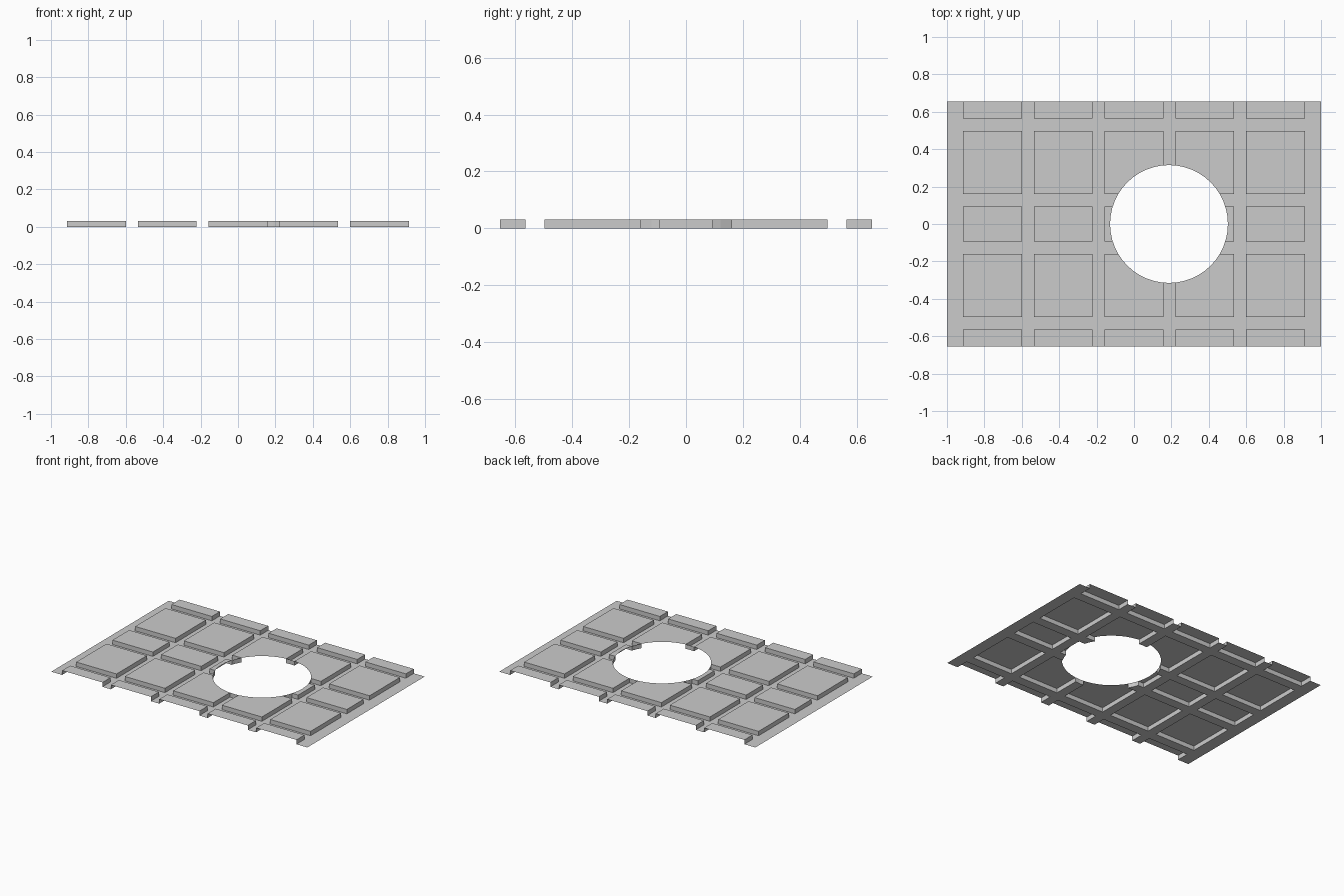
import bpy, bmesh, math
from mathutils import Vector

if "Cube" in bpy.data.objects:
    bpy.data.objects.remove(bpy.data.objects["Cube"])

H = 0.031                      # coffers sit this far above the beams
CX, R, SIDES = 0.187, 0.315, 48  # round opening

# Grid lines: beams lie between neighbouring coffer intervals
xs = [-1, -0.98, -0.915, -0.6, -0.535, -0.222, -0.157,
      0.157, 0.222, 0.535, 0.6, 0.915, 0.98, 1]
ys = [-0.655, -0.565, -0.498, -0.16, -0.093, 0.093, 0.16, 0.498, 0.565, 0.655]
nx, ny = len(xs) - 1, len(ys) - 1


def height(i, j):
    coffer = 2 <= i <= nx - 3 and i % 2 == 0 and j % 2 == 0
    return H if coffer else 0.0


bm = bmesh.new()


def quad(*pts):
    bm.faces.new([bm.verts.new(p) for p in pts])


# Flat cells plus the coffer side walls
for i in range(nx):
    for j in range(ny):
        x0, x1, y0, y1, z = xs[i], xs[i + 1], ys[j], ys[j + 1], height(i, j)
        quad((x0, y0, z), (x1, y0, z), (x1, y1, z), (x0, y1, z))
        if i + 1 < nx and height(i + 1, j) != z:
            w = height(i + 1, j)
            quad((x1, y0, z), (x1, y0, w), (x1, y1, w), (x1, y1, z))
        if j + 1 < ny and height(i, j + 1) != z:
            w = height(i, j + 1)
            quad((x0, y1, z), (x1, y1, z), (x1, y1, w), (x0, y1, w))
bmesh.ops.remove_doubles(bm, verts=bm.verts[:], dist=1e-5)

# Round opening: trim the inside region with one plane per side
centre = Vector((CX, 0, 0))
apothem = R * math.cos(math.pi / SIDES)
inside = bm.faces[:]
normals = []
for k in range(SIDES):
    a = 2 * math.pi * (k + 0.5) / SIDES
    n = Vector((math.cos(a), math.sin(a), 0))
    normals.append(n)
    geom = set(inside)
    for f in inside:
        geom.update(f.edges)
        geom.update(f.verts)
    bmesh.ops.bisect_plane(bm, geom=list(geom), dist=1e-6,
                           plane_co=centre + n * apothem, plane_no=n)
    inside = [f for f in bm.faces
              if all((f.calc_center_median() - centre).dot(m) < apothem
                     for m in normals)]
bmesh.ops.delete(bm, geom=inside, context='FACES')

# Collar closing the beam ends around the opening
rim = [e for e in bm.edges if e.is_boundary
       and all(v.co.z < 1e-4 and (v.co - centre).length < R + 0.005
               for v in e.verts)]
ext = bmesh.ops.extrude_edge_only(bm, edges=rim)
for v in ext["geom"]:
    if isinstance(v, bmesh.types.BMVert):
        v.co.z = H
bmesh.ops.remove_doubles(bm, verts=bm.verts[:], dist=1e-5)

mesh = bpy.data.meshes.new("coffered_panel")
bm.to_mesh(mesh)
bm.free()
panel = bpy.data.objects.new("coffered_panel", mesh)
bpy.context.collection.objects.link(panel)
